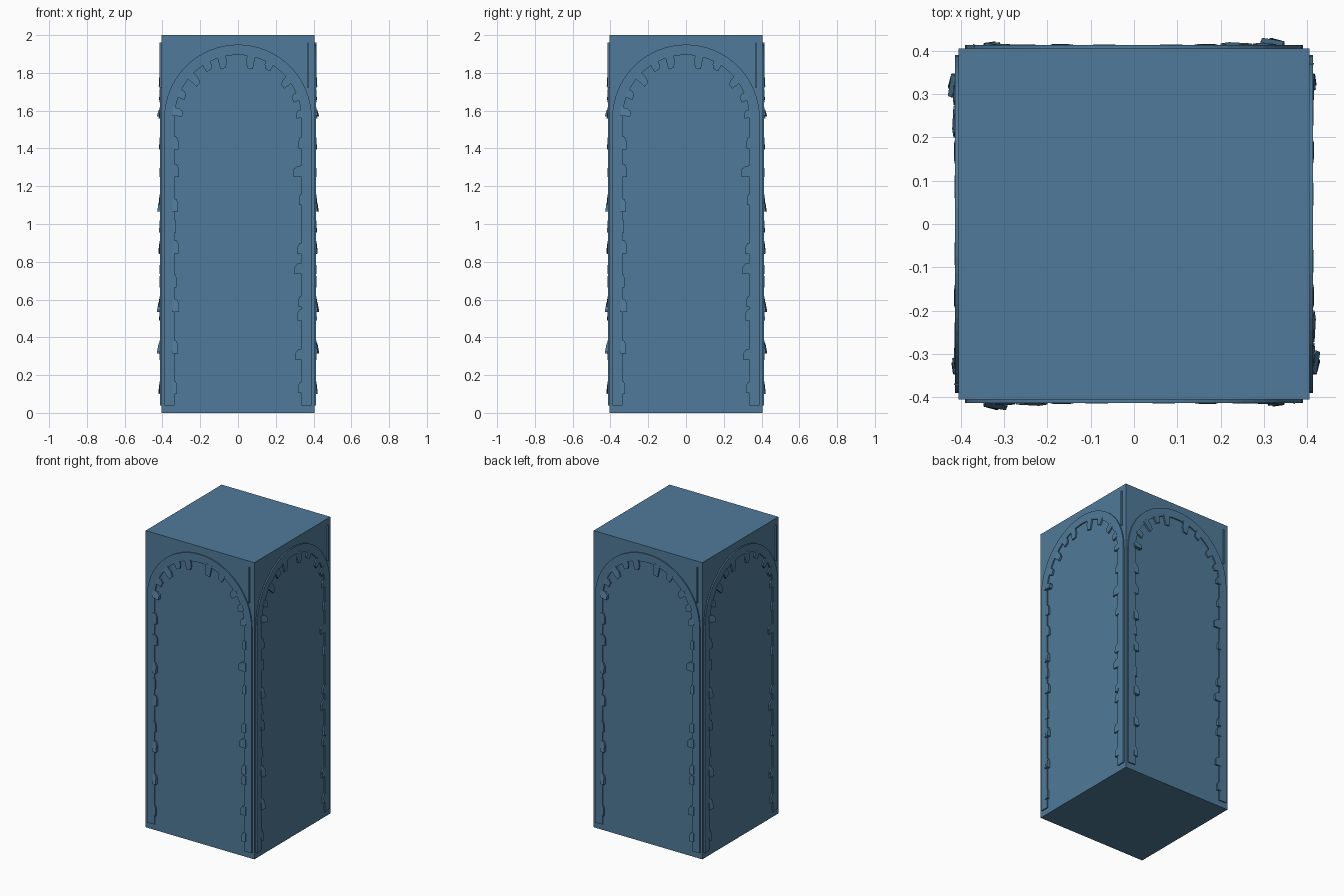
import bpy, bmesh, math
from mathutils import Matrix

if "Cube" in bpy.data.objects:
    bpy.data.objects.remove(bpy.data.objects["Cube"])

HALF = 0.405      # half width of the pillar
ARCH_Z = 1.56     # centre height of the arch
R_OUT, R_IN = 0.39, 0.335
PLATE = 0.413     # front of the arch bands

blue = bpy.data.materials.new("steel blue")
blue.diffuse_color = (0.08, 0.195, 0.319, 1)
blue.use_nodes = True
blue.node_tree.nodes["Principled BSDF"].inputs["Base Color"].default_value = blue.diffuse_color


def finish(bm, name):
    bmesh.ops.recalc_face_normals(bm, faces=bm.faces)
    me = bpy.data.meshes.new(name)
    bm.to_mesh(me)
    bm.free()
    me.materials.append(blue)
    ob = bpy.data.objects.new(name, me)
    bpy.context.collection.objects.link(ob)
    return ob


def block(bm, x0, x1, y0, y1, z0, z1):
    m = Matrix.Translation(((x0 + x1) / 2, (y0 + y1) / 2, (z0 + z1) / 2))
    m = m @ Matrix.Diagonal((x1 - x0, y1 - y0, z1 - z0, 1))
    bmesh.ops.create_cube(bm, size=1, matrix=m)


def prism(bm, outline, depths):
    """Outline (x, z) on the front wall, with its own depth at each corner."""
    back = [bm.verts.new((x, -HALF + 0.005, z)) for x, z in outline]
    front = [bm.verts.new((x, -d, z)) for (x, z), d in zip(outline, depths)]
    n = len(outline)
    bm.faces.new(back)
    bm.faces.new(front)
    for i in range(n):
        j = (i + 1) % n
        bm.faces.new((back[i], back[j], front[j], front[i]))


def tooth(bm, x, z, phi, length, width, depth):
    """Chipped tooth growing inward from the band edge."""
    c, s = math.cos(phi), math.sin(phi)
    tx, tz = (-s, c) if c >= 0 else (s, -c)
    shape = [(-0.012, 0.5), (length * 0.5, 0.45), (length, 0.15),
             (length, -0.5), (-0.012, -0.5)]
    outline = [(x - c * a + tx * b * width, z - s * a + tz * b * width)
               for a, b in shape]
    top = PLATE + 0.001
    prism(bm, outline, [top, top, (top + depth) / 2, depth, (top + depth) / 2])


# pillar body
bm = bmesh.new()
block(bm, -HALF, HALF, -HALF, HALF, 0, 2)
finish(bm, "pillar")

# tooth heights, lengths and depths along each upright
LEFT = [(1.43, .02, .418), (1.285, .022, .414), (1.10, .018, .428),
        (0.99, .008, .418), (0.88, .022, .422), (0.70, .010, .416),
        (0.57, .022, .430), (0.35, .018, .430), (0.135, .012, .422)]
RIGHT = [(1.43, .015, .417), (1.28, .042, .415), (1.13, .012, .420),
         (0.87, .020, .419), (0.765, .035, .415), (0.59, .015, .422),
         (0.52, .020, .418), (0.31, .030, .415), (0.135, .018, .419)]
# arch teeth: angle in degrees, length, depth
ARCH = [(4, .025, .420), (20, .03, .416), (37, .045, .415), (60, .035, .416),
        (78, .065, .415), (105, .06, .415), (120, .04, .416),
        (138, .06, .420), (157, .035, .418), (174, .04, .430)]

for k, side in enumerate(("front", "right", "back", "left")):
    turn = Matrix.Rotation(k * math.pi / 2, 4, 'Z')

    # arch band: outer curve out, inner curve back
    bm = bmesh.new()
    steps = 32
    outer = [(R_OUT * math.cos(math.pi * i / steps),
              ARCH_Z + R_OUT * math.sin(math.pi * i / steps)) for i in range(steps + 1)]
    inner = [(x * R_IN / R_OUT, ARCH_Z + (z - ARCH_Z) * R_IN / R_OUT) for x, z in outer]
    outer = [(R_OUT, 0.04)] + outer + [(-R_OUT, 0.04)]
    inner = [(R_IN, 0.04)] + inner + [(-R_IN, 0.04)]
    outline = outer + inner[::-1]
    prism(bm, outline, [PLATE] * len(outline))
    finish(bm, side + "_arch_band").matrix_world = turn

    # chipped teeth on the inner edge, plus the thin upright fin
    bm = bmesh.new()
    for z, length, depth in LEFT:
        tooth(bm, -R_IN, z, math.pi, length, 0.07, depth)
    for z, length, depth in RIGHT:
        tooth(bm, R_IN, z, 0, length, 0.06, depth)
    for deg, length, depth in ARCH:
        a = math.radians(deg)
        tooth(bm, R_IN * math.cos(a), ARCH_Z + R_IN * math.sin(a), a,
              length, 0.045, depth)
    block(bm, 0.368, 0.372, -0.416, -0.4, 1.72, 1.96)
    finish(bm, side + "_teeth").matrix_world = turn
